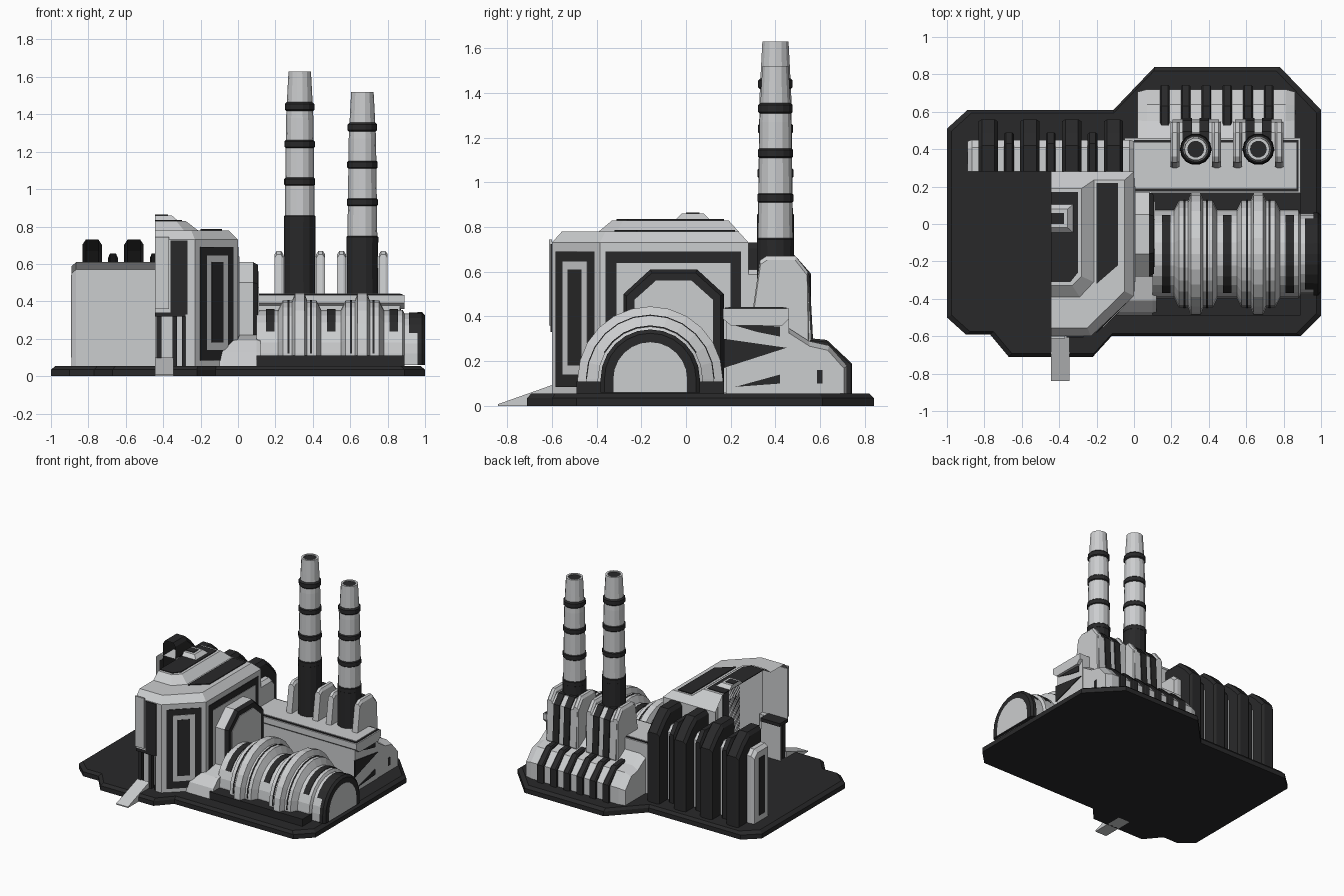
import bpy, bmesh, math

if "Cube" in bpy.data.objects:
    bpy.data.objects.remove(bpy.data.objects["Cube"])


def material(name, v):
    m = bpy.data.materials.new(name)
    m.diffuse_color = (*v, 1)
    m.use_nodes = True
    m.node_tree.nodes["Principled BSDF"].inputs["Base Color"].default_value = m.diffuse_color
    return m


LIGHT = material("light grey panel", (0.60, 0.61, 0.62))
DARK = material("charcoal", (0.022, 0.022, 0.023))


def loft(name, rings, mat, closed=True, caps=(True, True), skip=()):
    """Skin a list of equal-length point rings; skip = (ring, side) quads left open."""
    bm = bmesh.new()
    vs = [[bm.verts.new(p) for p in r] for r in rings]
    n = len(rings[0])
    for i in range(len(vs) - 1):
        for j in range(n if closed else n - 1):
            if (i, j) not in skip:
                k = (j + 1) % n
                bm.faces.new((vs[i][j], vs[i][k], vs[i + 1][k], vs[i + 1][j]))
    if caps[0]:
        bm.faces.new(vs[0][::-1])
    if caps[1]:
        bm.faces.new(vs[-1])
    bmesh.ops.recalc_face_normals(bm, faces=bm.faces)
    me = bpy.data.meshes.new(name)
    bm.to_mesh(me)
    bm.free()
    me.materials.append(mat)
    ob = bpy.data.objects.new(name, me)
    bpy.context.collection.objects.link(ob)
    return ob


def flat(name, pts, z0, z1, mat):
    """Plan outline extruded upward."""
    return loft(name, [[(x, y, z) for x, y in pts] for z in (z0, z1)], mat)


def box(name, x0, x1, y0, y1, z0, z1, mat):
    return flat(name, [(x0, y0), (x1, y0), (x1, y1), (x0, y1)], z0, z1, mat)


def side(name, pts, x0, x1, mat, chamfer=0, closed=True, k=0.96):
    """Side profile (y, z) extruded along x, optionally chamfered at both ends."""
    cy = pts[0][0] if not closed else sum(p[0] for p in pts) / len(pts)
    small = [(cy + (y - cy) * k, 0.055 + (z - 0.055) * k) for y, z in pts]
    st = [(x0, pts), (x1, pts)]
    if chamfer:
        st = [(x0, small), (x0 + chamfer, pts), (x1 - chamfer, pts), (x1, small)]
    return loft(name, [[(x, y, z) for y, z in p] for x, p in st], mat, closed)


def vault(name, stations, mat, a0=0, a1=180, n=12, legs=True):
    """Barrel vault along x from (x, radius) stations."""
    rings = []
    for x, r in stations:
        a = [math.radians(a0 + (a1 - a0) * i / n) for i in range(n + 1)]
        p = [(x, -0.16 + r * math.cos(t), 0.12 + r * math.sin(t)) for t in a]
        if legs:
            p = [(x, -0.16 + r, 0.06)] + p + [(x, -0.16 - r, 0.06)]
        rings.append(p)
    return loft(name, rings, mat, closed=legs, caps=(legs, legs))


def lathe(name, cx, cy, prof, mat, n=14, caps=(True, True)):
    ring = lambda r, z: [(cx + r * math.cos(2 * math.pi * i / n),
                          cy + r * math.sin(2 * math.pi * i / n), z) for i in range(n)]
    return loft(name, [ring(r, z) for r, z in prof], mat, caps=caps)


# Base plate with bevelled rim
out = [(-1, -.5), (-.9, -.59), (-.77, -.59), (-.67, -.71), (-.22, -.71), (-.12, -.6), (.89, -.6),
       (1, -.49), (1, .61), (.78, .84), (.11, .84), (-.11, .61), (-.89, .61), (-1, .51)]
loft("base_plate", [[(x * s, y * s, z) for x, y in out]
                    for s, z in ((1, 0), (1, .035), (.975, .055))], DARK)

# Main hall: half shell, open on its left side
C = -.445
levels = [(.055, [(C, -.6), (-.23, -.6), (0, -.385), (0, .28), (C, .28)]),
          (.73, [(C, -.6), (-.23, -.6), (0, -.385), (0, .28), (C, .28)]),
          (.78, [(C, -.555), (-.25, -.555), (-.05, -.36), (-.05, .235), (C, .235)]),
          (.78, [(C, -.39), (-.29, -.39), (-.215, -.31), (-.215, .235), (C, .235)]),
          (.83, [(C, -.33), (-.33, -.33), (-.28, -.28), (-.28, .19), (C, .19)])]
loft("main_hall", [[(x, y, z) for x, y in p] for z, p in levels], LIGHT, closed=False,
     caps=(False, True), skip={(0, 0), (0, 3), (2, 3)})
box("rear_parapet", C, 0, .275, .28, .58, .73, LIGHT)
flat("roof_side_panel", [(-.2, .22), (-.085, .22), (-.085, -.22), (-.2, -.32)], .78, .786, DARK)
flat("roof_top_panel", [(C, .17), (-.3, .17), (-.3, -.26), (-.34, -.31), (C, -.31)], .83, .835, DARK)
loft("roof_vent", [[(C, .11, .83), (-.32, .11, .83), (-.32, -.05, .83), (C, -.05, .83)],
                   [(C, .08, .86), (-.355, .08, .86), (-.355, -.02, .86), (C, -.02, .86)]], LIGHT)
box("roof_vent_grille", C, -.375, 0, .06, .86, .864, DARK)

# Front wall, doorway and ramp
box("front_wall", C, -.23, -.6, -.595, .34, .73, LIGHT)
box("front_jamb", -.28, -.23, -.6, -.56, .055, .34, LIGHT)
box("front_stripe", -.36, -.27, -.607, -.6, .33, .725, DARK)
box("front_rib", C, -.37, -.612, -.6, .36, .745, LIGHT)
box("door_lintel", C, -.28, -.6, -.5, .32, .345, DARK)
box("door_leaf", C, -.28, -.52, -.51, .055, .32, LIGHT)
for x in (-.435, -.35, -.30):
    box("door_post", x, x + .025, -.585, -.55, .055, .32, DARK)
side("entry_ramp", [(-.84, 0), (-.58, 0), (-.58, .1), (-.84, .008)], C, -.345, LIGHT)


# Layered panel on the angled corner wall
def corner_panel(name, half, z0, z1, t, mat):
    h, d = half * math.sqrt(.5), t * math.sqrt(.5)
    cx, cy = -.115, -.4925
    flat(name, [(cx - h, cy - h), (cx + h, cy + h), (cx + h + d, cy + h - d),
                (cx - h + d, cy - h - d)], z0, z1, mat)


corner_panel("corner_panel_outer", .123, .085, .69, .005, DARK)
corner_panel("corner_panel_frame", .078, .14, .645, .008, LIGHT)
corner_panel("corner_panel_inner", .044, .18, .61, .0095, DARK)

# Right wall panel and eight-sided annex
box("right_wall_panel", 0, .004, -.36, .245, .06, .69, DARK)
box("right_wall_inset", 0, .007, -.31, .2, .06, .64, LIGHT)
octo = lambda e: [(-.28 + e, .055), (-.28 + e, .5 - e / 2), (-.16 + e / 2, .61 - e), (.05 - e / 2, .61 - e),
                  (.17 - e, .5 - e / 2), (.17 - e, .055)]
side("annex", octo(0), 0, .08, LIGHT)
loft("annex_rim", [[(x, y, z) for y, z in octo(e)] for x, e in ((.08, 0), (.108, .015))], DARK)
side("annex_face", octo(.05), .108, .113, LIGHT)
for s in (0, 1):
    prof = [(-.49, .055), (-.47, .13), (-.41, .19), (-.28, .22), (-.28, .055)]
    if s:
        prof = [(y * .4 + .285, z) for y, z in [(-.26, .055), (-.26, .3), (0, .3), (0, .055)]]
    side("annex_buttress", prof, 0 if s else -.1, .12, LIGHT, .02)

# Vaulted tunnel with ribs
box("tunnel_footing", .1, .89, -.49, .17, .05, .11, DARK)
st = [(.1, .235)]
for c in (.33, .665):
    st += [(c - .115, .235), (c - .09, .285), (c - .04, .285), (c - .025, .325), (c + .025, .325),
           (c + .04, .285), (c + .09, .285), (c + .115, .235)]
vault("tunnel", st + [(.88, .235), (.89, .215), (.975, .215)], LIGHT)
for x, r in ((.15, .235), (.475, .235), (.81, .235), (.915, .215)):
    vault("tunnel_window", [(x, r), (x, r + .005), (x + .045, r + .005), (x + .045, r)],
          DARK, 30, 150, 8, False)
for c in (.33, .665):
    for d in (-.06, .06):
        vault("rib_groove", [(c + d - .005, .285), (c + d - .005, .288), (c + d + .005, .288),
                             (c + d + .005, .285)], DARK, 0, 180, 12, False)
vault("tunnel_end_ring", [(.96, .222), (.985, .222), (1, .205)], DARK)
vault("tunnel_end_face", [(1, .165), (1.0005, .165)], LIGHT)

# Rear wall block and radiator fins
side("rear_block", [(.28, .055), (.45, .055), (.45, .57), (.41, .61), (.28, .61)], -.89, 0,
     LIGHT, .025, False)
box("rear_block_stripe", -.894, -.889, .32, .385, .1, .54, DARK)
for i in range(4):
    x = -.78 + i * .2235
    side("large_fin", [(.28, .055), (.56, .055), (.56, .59), (.49, .67), (.42, .73), (.28, .73)],
         x - .052, x + .052, DARK, .018, False)
    if i < 3:
        side("small_fin", [(.28, .055), (.49, .055), (.49, .58), (.43, .655), (.28, .655)],
             x + .085, x + .138, DARK, .01, False)

# Chimney house with ledge
box("chimney_house", 0, .865, .18, .46, .055, .39, LIGHT)
side("house_ledge", [(.2, .36), (.165, .39), (.165, .435), (.46, .435), (.46, .39), (.43, .36)],
     -.05, .89, LIGHT)
box("ledge_trim", 0, .88, .175, .45, .435, .439, DARK)
box("ledge_top", -.05, .868, .19, .437, .435, .443, LIGHT)
for tri in ([(.2, .365), (.42, .355), (.42, .31), (.32, .33)], [(.17, .3), (.45, .26), (.17, .17)],
            [(.22, .085), (.42, .14), (.42, .1)]):
    side("brace_gap", tri, .865, .871, DARK)

# Rear tank with straps
tank = [(.44, .055), (.44, .36), (.55, .29), (.64, .27), (.72, .18), (.72, .055)]
side("rear_tank", tank, .02, .86, LIGHT, .05, k=.9)
box("tank_slot", .852, .864, .585, .61, .1, .16, DARK)
for i in range(6):
    x = .165 + i * .111
    side("tank_strap", [(.48, .055), (.48, .31), (.63, .295), (.742, .19), (.742, .055)],
         x - .026, x + .026, DARK, .008)

# Chimneys with their bases
for c, top in ((.33, 1.63), (.665, 1.52)):
    back = [(.39, .25), (.39, .64), (.49, .64), (.545, .58), (.56, .3), (.54, .25)]
    side("chimney_base", back, c - .125, c + .125, LIGHT)
    for s in (-1, 1):
        a, b = sorted((c + s * .135, c + s * .088))
        side("chimney_wing", [(.3, .44), (.33, .65), (.36, .67), (.49, .67), (.545, .6), (.55, .3),
                              (.5, .28)], a, b, LIGHT, .012, k=.97)
        side("base_stripe", [(.45, .28), (.45, .648), (.495, .648), (.553, .583), (.568, .3)],
             c + s * .045 - .025, c + s * .045 + .025, DARK)
    z = top - .79
    lathe("chimney_lower", c, .4, [(.085, .4), (.084, z)], DARK)
    lathe("chimney_upper", c, .4, [(.08, z), (.073, top - .25), (.066, top - .11), (.06, top),
                                   (.045, top), (.045, top - .06)], LIGHT, caps=(False, False))
    lathe("chimney_mouth", c, .4, [(.046, top - .07), (.046, top - .006)], DARK)
    for i in range(4):
        zr, r = z + i * .2, .085 - .002 * i
        lathe("chimney_ring", c, .4, [(r - .01, zr - .025), (r, zr - .015), (r, zr + .015),
                                      (r - .01, zr + .025)], DARK)
